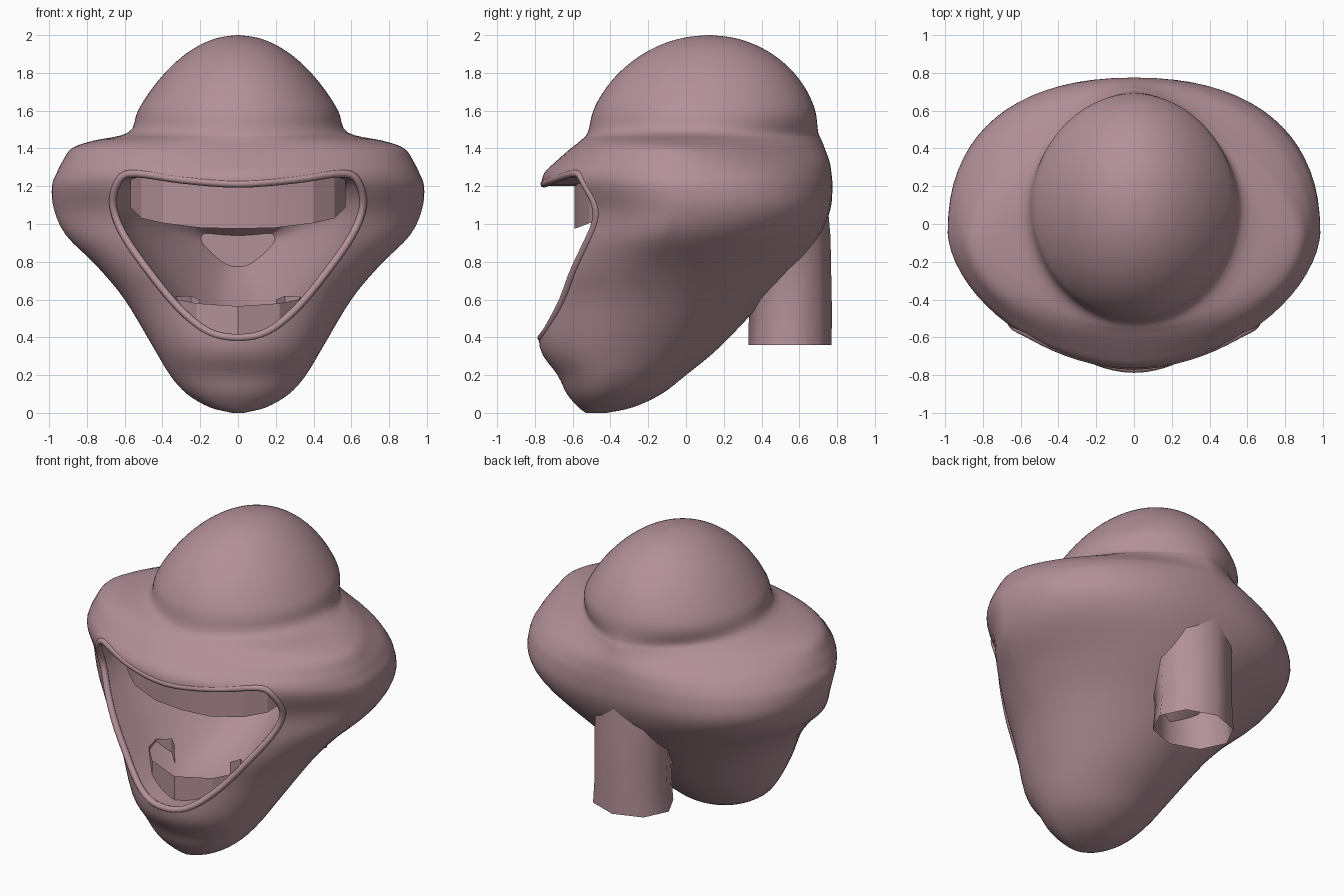
import bpy, bmesh, math

if "Cube" in bpy.data.objects:
    bpy.data.objects.remove(bpy.data.objects["Cube"])

# Head sections up to the brow: z, half width, front y, widest y, back y
ROWS = [
    (0, .03, -.53, -.48, -.42), (.03, .15, -.57, -.46, -.28), (.1, .27, -.63, -.42, -.13),
    (.2, .36, -.68, -.38, 0), (.35, .45, -.775, -.32, .18), (.6, .6, -.77, -.2, .42),
    (.78, .75, -.77, -.15, .6), (.94, .91, -.76, -.1, .71), (1.08, .975, -.76, -.05, .765),
    (1.2, .985, -.765, -.05, .775), (1.27, .96, -.75, -.05, .77), (1.33, .93, -.69, -.05, .76),
    (1.4, .88, -.61, -.06, .735), (1.44, .77, -.56, -.05, .72)]
# Dome above the brow follows a rounded rule
for k in range(8):
    u = math.sin(math.pi / 2 * k / 7.1)
    depth = .61 * math.sqrt(1 - u ** 1.75)
    mid = .09 + .03 * u
    ROWS.append((1.485 + .515 * u, .58 * math.sqrt(1 - u ** 1.2), mid - depth, mid, mid + depth))

SKIN = bpy.data.materials.new("skin")
SKIN.diffuse_color = (.45, .28, .32, 1)
SKIN.use_nodes = True
SKIN.node_tree.nodes["Principled BSDF"].inputs["Base Color"].default_value = SKIN.diffuse_color


def smooth(pts, steps, closed=False):
    """Catmull-Rom points through a list of tuples."""
    n, out = len(pts), []

    def get(i):
        return pts[i % n] if closed else pts[max(0, min(n - 1, i))]
    for i in range(n if closed else n - 1):
        for s in range(steps):
            t = s / steps
            out.append(tuple(.5 * (2 * b + (c - a) * t + (2*a - 5*b + 4*c - d) * t*t
                                   + (3*b - a - 3*c + d) * t**3)
                             for a, b, c, d in zip(get(i-1), get(i), get(i+1), get(i+2))))
    return out if closed else out + [pts[-1]]


def shade(ob, angle):
    bpy.ops.object.select_all(action='DESELECT')
    bpy.context.view_layer.objects.active = ob
    ob.select_set(True)
    bpy.ops.object.shade_smooth_by_angle(angle=math.radians(angle))


def loft(name, rings, closed=True, caps=False, loop=False, angle=40):
    """Skin a list of equal-length point rings."""
    bm = bmesh.new()
    vs = [[bm.verts.new(p) for p in r] for r in rings]
    n = len(rings[0])
    for a, b in list(zip(vs, vs[1:])) + ([(vs[-1], vs[0])] if loop else []):
        for i in range(n if closed else n - 1):
            j = (i + 1) % n
            bm.faces.new((a[i], a[j], b[j], b[i]))
    if caps:
        bm.faces.new(vs[0])
        bm.faces.new(vs[-1])
    bmesh.ops.recalc_face_normals(bm, faces=bm.faces[:])
    me = bpy.data.meshes.new(name)
    bm.to_mesh(me)
    bm.free()
    me.materials.append(SKIN)
    ob = bpy.data.objects.new(name, me)
    bpy.context.collection.objects.link(ob)
    shade(ob, angle)
    return ob


def bump(z, centre, width):
    return math.exp(-((z - centre) / width) ** 2)


def front_power(z):
    """Cheek level is pointed in front; elsewhere elliptical."""
    return 2 - .47 * bump(z, 1.02, .24)


def back_power(z):
    """Boxy at ear level, drawn in behind the brow so the dome runs down the back."""
    return 2 + .4 * bump(z, 1.05, .2) - .5 * bump(z, 1.42, .1)


def section(row, seg=72):
    z, hw, yf, yw, yb = row
    pts = []
    for i in range(seg):
        t = 2 * math.pi * i / seg
        c, s = math.cos(t), math.sin(t)
        e = 2 / (front_power(z) if c > 0 else back_power(z))
        x = math.copysign(hw * abs(s) ** e, s)
        pts.append((x, yw + ((yf if c > 0 else yb) - yw) * abs(c) ** e, z))
    return pts


DENSE = smooth(ROWS, 4)


def front_y(x, z):
    """Front surface of the head at x, z."""
    i = max(k for k in range(len(DENSE) - 1) if DENSE[k][0] <= z)
    a, b = DENSE[i], DENSE[i + 1]
    t = (z - a[0]) / (b[0] - a[0])
    _, hw, yf, yw, _ = [p + (q - p) * t for p, q in zip(a, b)]
    n = front_power(z)
    return yw - (yw - yf) * max(0, 1 - (abs(x) / hw) ** n) ** (1 / n)


def mirrored(half):
    """Right half path starting on x = 0, extended to the left side."""
    return [(-p[0], *p[1:]) for p in reversed(half[1:])] + half


# Head shell with dome, brow, cheeks and jaw
head = loft("head", [section(r) for r in DENSE], caps=True)

# Mouth cavity cut into the head, narrowing to a low wide throat
side = [(.3, 1.222), (.54, 1.255), (.62, 1.225), (.65, 1.1), (.59, .94),
        (.45, .74), (.3, .56), (.15, .44)]
outline = smooth([(0, 1.2)] + side + [(0, .41)] + [(-x, z) for x, z in reversed(side)], 4, True)
taper = [(-1.1, 1), (-.45, 1), (-.3, .97), (-.1, .83), (.1, .64), (.28, .42), (.36, .3)]
cutter = loft("mouth_cutter", [[(x * s, y, .87 + (z - .87) * s ** 1.3) for x, z in outline]
                               for y, s in taper], caps=True)
cutter.hide_render = True
mod = head.modifiers.new("mouth", 'BOOLEAN')
mod.operation, mod.solver, mod.object = 'DIFFERENCE', 'EXACT', cutter
bpy.context.view_layer.objects.active = head
bpy.ops.object.modifier_apply(modifier=mod.name)
bpy.data.objects.remove(cutter)
shade(head, 40)

# Rolled lip around the mouth
rings = []
for i, (x, z) in enumerate(outline):
    nxt, prv = outline[(i + 1) % len(outline)], outline[i - 1]
    dx, dz = nxt[0] - prv[0], nxt[1] - prv[1]
    nx, nz = -dz / math.hypot(dx, dz), dx / math.hypot(dx, dz)
    y = front_y(x, z) + .015
    ring = []
    for j in range(8):
        a = math.pi * j / 4
        r = .012 + .02 * math.cos(a)
        ring.append((x + nx * r, y + .022 * math.sin(a), z + nz * r))
    rings.append(ring)
loft("lip", rings, loop=True, angle=60)

# Teeth: curved single-sheet bands given as x, y, bottom z, top z
upper = mirrored([(0, -.59, .975, 1.22), (.2, -.575, .98, 1.23), (.4, -.51, 1.005, 1.24),
                  (.51, -.42, 1.03, 1.25), (.57, -.28, 1.09, 1.25)])
lower = mirrored([(0, -.66, .39, .565), (.22, -.58, .4, .58), (.32, -.47, .42, .6),
                  (.33, -.38, .44, .615), (.25, -.33, .44, .62), (.2, -.37, .44, .6)])
for name, band in (("upper_teeth", upper), ("lower_teeth", lower)):
    loft(name, [[(x, y, b) for x, y, b, t in band], [(x, y, t) for x, y, b, t in band]],
         closed=False, angle=20)

# Open neck tube, its sloped top sinking into the back of the head
circle = [(.26 * math.cos(a), .55 + .22 * math.sin(a))
          for a in (math.pi * j / 4 for j in range(8))]
loft("neck", [[(x, y, .36) for x, y in circle],
              [(x * .93, y + .003, .52) for x, y in circle],
              [(x * .95, y - .005, .58 + (y - .33) * .8) for x, y in circle],
              [(x, y - .02, .64 + (y - .33) * 1.05) for x, y in circle]], angle=60)
